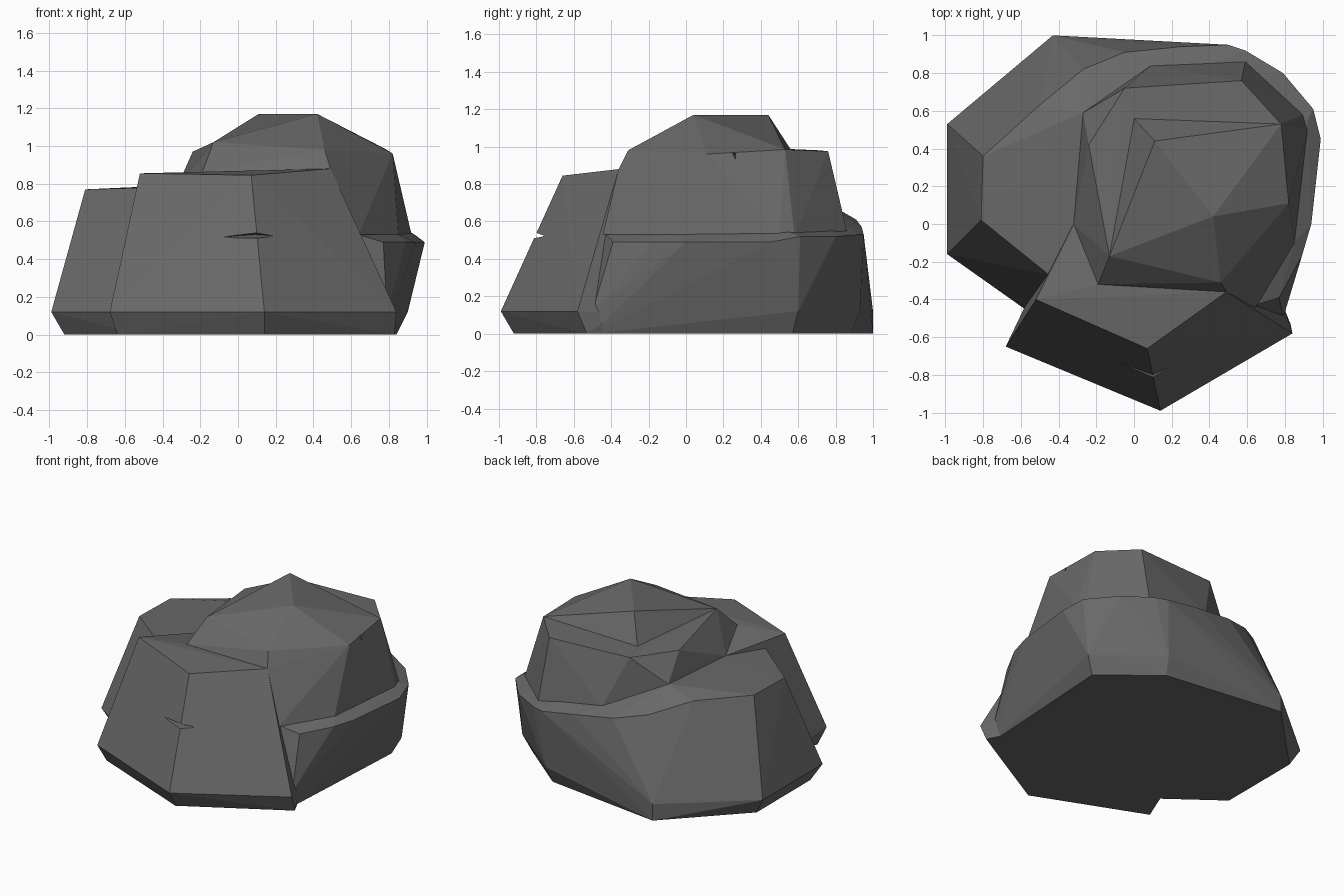
import bpy, bmesh

stone = bpy.data.materials.new("dark grey stone")
stone.diffuse_color = (0.14, 0.14, 0.14, 1)


def hull(name, *rings):
    """Flat-faced stone made as the convex hull of a few corner rings."""
    bm = bmesh.new()
    for ring in rings:
        for p in ring:
            bm.verts.new(p)
    res = bmesh.ops.convex_hull(bm, input=bm.verts[:])
    loose = {g for g in res["geom_interior"] + res["geom_unused"]
             if isinstance(g, bmesh.types.BMVert)}
    bmesh.ops.delete(bm, geom=list(loose), context='VERTS')
    bmesh.ops.recalc_face_normals(bm, faces=bm.faces[:])
    me = bpy.data.meshes.new(name)
    bm.to_mesh(me)
    bm.free()
    me.materials.append(stone)
    ob = bpy.data.objects.new(name, me)
    bpy.context.collection.objects.link(ob)
    return ob


def at(z, *xy):
    return [(x, y, z) for x, y in xy]


def cut(ob, cutter):
    m = ob.modifiers.new("crack", 'BOOLEAN')
    m.operation = 'DIFFERENCE'
    m.solver = 'EXACT'
    m.object = cutter
    cutter.hide_render = True
    cutter.hide_viewport = True


# wide base slab: high on the left, low ledge on the right
hull("base_slab",
     at(0, (-.92, -.12), (-.92, .5), (-.43, 1), (.46, .88), (.84, .57), (.78, -.5), (-.52, -.42)),
     at(.12, (-.99, -.16), (-.99, .53), (-.43, 1), (.48, .93), (.9, .6), (.79, -.5), (-.58, -.45)),
     [(-.81, .02, .77), (-.8, .36, .77), (-.5, .63, .75), (-.27, .82, .66),
      (-.05, .91, .61), (.25, .94, .57), (.5, .95, .53), (.59, .92, .53)],
     [(.79, .8, .52), (.95, .61, .52), (.99, .45, .49), (.94, 0, .49), (.89, -.17, .49), (.77, -.39, .49)],
     [(-.45, -.27, .78), (-.32, 0, .79), (-.27, .59, .795), (.64, -.43, .53), (.85, -.1, .53), (.92, .55, .54)])

# front block with undercut foot
front = hull("front_block",
             at(0, (-.64, -.6), (.14, -.92), (.83, -.53), (.74, -.35), (-.55, -.38)),
             at(.12, (-.68, -.65), (.14, -.99), (.84, -.58), (.76, -.36), (-.57, -.42)),
             [(-.52, -.4, .855), (.07, -.66, .845), (.49, -.36, .88), (-.19, -.32, .86), (-.32, 0, .79)])

# upper boulder resting on the slab
boulder = hull("upper_boulder",
               [(-.19, -.32, .86), (.49, -.36, .88), (.64, -.45, .53), (.85, -.1, .53), (.92, .5, .53),
                (.9, .58, .52), (.59, .86, .55), (.09, .84, .63), (-.27, .59, .795), (-.32, 0, .79)],
               [(-.13, -.17, 1.02), (.46, -.31, .98), (.82, .11, .96), (.78, .53, .985),
                (.57, .76, .975), (-.05, .72, .98), (-.24, .42, .97)])

# crown on top of the boulder
hull("crown",
     [(-.13, -.17, 1.02), (.46, -.31, .98), (.82, .11, .96), (.78, .53, .985), (0, .56, .985)],
     [(.42, .04, 1.17), (.11, .44, 1.17)],
     at(.9, (0, 0), (.6, .1), (.6, .45), (.1, .4)))

# small cracks
cut(front, hull("front_crack_cutter",
                [(-.2, -.74, .51), (.25, -.78, .52), (.1, -.95, .56), (.1, -.95, .495), (.09, -.73, .53)]))
cut(boulder, hull("side_crack_cutter",
                  [(.74, .25, .96), (.95, .24, 1.0), (.95, .29, .88), (.95, .3, .97)]))
